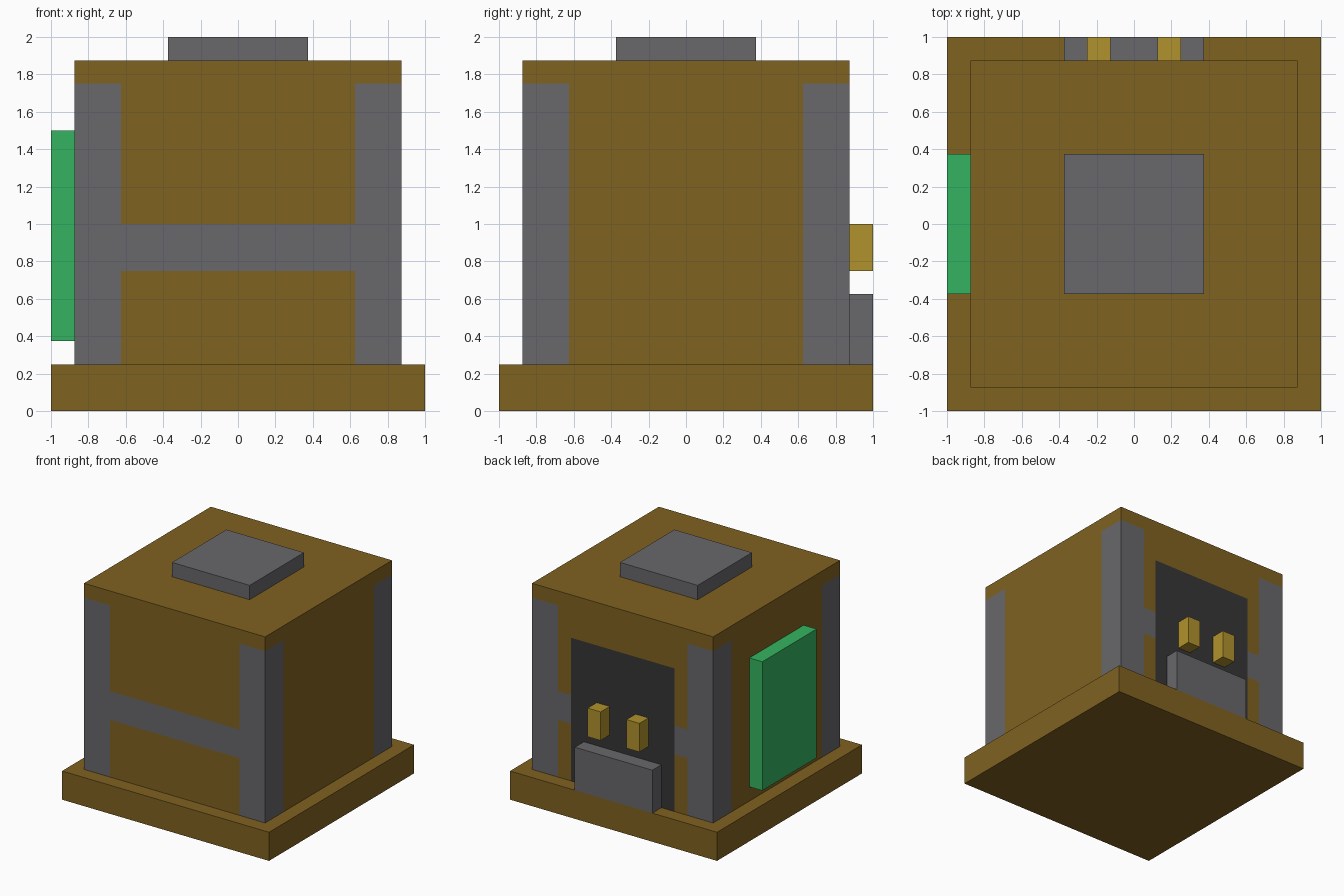
import bpy
import bmesh
from mathutils import Vector

cube = bpy.data.objects.get("Cube")
if cube:
    bpy.data.objects.remove(cube, do_unlink=True)


def material(name, rgb):
    """Make a flat material from 0-255 display values."""
    linear = [((c / 255 + 0.055) / 1.055) ** 2.4 for c in rgb]
    mat = bpy.data.materials.new(name)
    mat.use_nodes = True
    mat.diffuse_color = (*linear, 1)
    mat.node_tree.nodes["Principled BSDF"].inputs["Base Color"].default_value = (*linear, 1)
    return mat


brown = material("brown", (128, 98, 33))
grey = material("grey", (104, 104, 107))
dark = material("dark grey", (54, 54, 54))
green = material("green", (52, 180, 96))
gold = material("gold", (176, 146, 45))


def box(name, low, high, *mats, cuts=(), rule=None):
    """Box between two corners, cut along planes and coloured by a rule."""
    low, high = Vector(low), Vector(high)
    bm = bmesh.new()
    bmesh.ops.create_cube(bm, size=1)
    bmesh.ops.scale(bm, vec=high - low, verts=bm.verts)
    bmesh.ops.translate(bm, vec=(low + high) / 2, verts=bm.verts)
    for axis, values in enumerate(cuts):
        normal = Vector([float(i == axis) for i in range(3)])
        for value in values:
            bmesh.ops.bisect_plane(bm, geom=bm.verts[:] + bm.edges[:] + bm.faces[:],
                                   plane_co=normal * value, plane_no=normal)
    bm.normal_update()
    if rule:
        for face in bm.faces:
            face.material_index = rule(face.calc_center_median(), face.normal)
    mesh = bpy.data.meshes.new(name)
    bm.to_mesh(mesh)
    bm.free()
    for mat in mats:
        mesh.materials.append(mat)
    obj = bpy.data.objects.new(name, mesh)
    bpy.context.collection.objects.link(obj)
    return obj


def body_colour(c, n):
    """0 brown wall, 1 grey frame, 2 dark doorway."""
    if abs(n.z) > 0.5 or c.z > 1.75:
        return 0
    along = abs(c.x) if abs(n.y) > 0.5 else abs(c.y)
    if along > 0.625:
        return 1
    if n.y > 0.5 and along < 0.5 and c.z < 1.5:
        return 2
    if abs(n.y) > 0.5 and 0.75 < c.z < 1:
        return 1
    return 0


# Base and body with painted frame and doorway
box("base", (-1, -1, 0), (1, 1, 0.25), brown)
box("body", (-0.875, -0.875, 0.25), (0.875, 0.875, 1.875), brown, grey, dark,
    cuts=((-0.625, -0.5, 0.5, 0.625), (-0.625, 0.625), (0.75, 1, 1.5, 1.75)),
    rule=body_colour)

# Attached blocks
box("top_plate", (-0.375, -0.375, 1.875), (0.375, 0.375, 2), grey)
box("side_panel", (-1, -0.375, 0.375), (-0.875, 0.375, 1.5), green)
box("back_block", (-0.375, 0.875, 0.25), (0.375, 1, 0.625), grey)
for side, x in (("right", -0.25), ("left", 0.125)):
    box(side + "_terminal", (x, 0.875, 0.75), (x + 0.125, 1, 1), gold)
